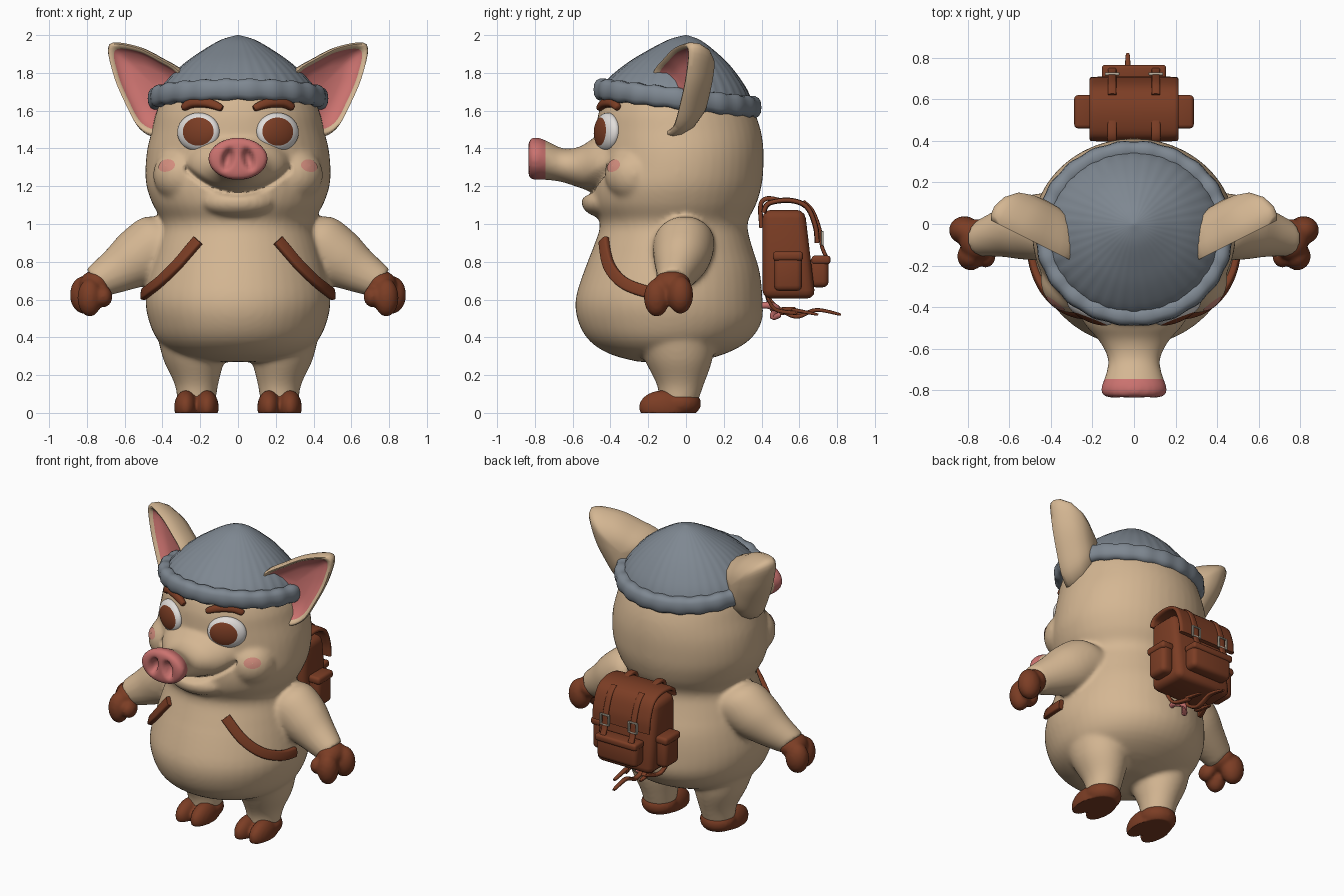
import bpy, bmesh
from math import sin, cos, pi, tau, exp, radians, copysign
from mathutils import Vector, Matrix
from mathutils.bvhtree import BVHTree

if "Cube" in bpy.data.objects:
    bpy.data.objects.remove(bpy.data.objects["Cube"])


def material(name, *rgb):
    m = bpy.data.materials.new(name)
    m.use_nodes = True
    m.diffuse_color = (*rgb, 1)
    m.node_tree.nodes["Principled BSDF"].inputs["Base Color"].default_value = (*rgb, 1)
    return m


SKIN = material("skin tan", .66, .47, .29)
PINK = material("nose pink", .6, .17, .16)
BLUSH = material("cheek blush", .66, .27, .21)
BROWN = material("leather brown", .2, .047, .018)
GREY = material("wool grey", .21, .245, .285)
WHITE = material("eye white", .75, .72, .70)
METAL = material("buckle metal", .5, .45, .36)
X = Vector((1, 0, 0))


def spline(pts, n, closed=False):
    """Smooth points through pts, n per span."""
    P = [Vector(p) for p in pts]
    m, out = len(P), []
    for i in range(m if closed else m - 1):
        a, b, c, d = [P[(i + k) % m if closed else min(max(i + k, 0), m - 1)] for k in (-1, 0, 1, 2)]
        for j in range(n):
            t = j / n
            out.append(.5 * (2 * b + (c - a) * t + (2 * a - 5 * b + 4 * c - d) * t * t
                             + (3 * b - a - 3 * c + d) * t ** 3))
    return out if closed else out + [P[-1]]


def oval(c, u, v, n=32, power=1):
    def f(a):
        return copysign(abs(a) ** power, a)
    return [Vector(c) + Vector(u) * f(cos(tau * i / n)) + Vector(v) * f(sin(tau * i / n)) for i in range(n)]


def skin(bm, rings, mat=lambda band: 0, caps=True):
    """Join equal rings of points into a surface."""
    vs = [[bm.verts.new(p) for p in r] for r in rings]
    n = len(vs[0])
    for k in range(len(vs) - 1):
        for i in range(n):
            j = (i + 1) % n
            f = bm.faces.new((vs[k][i], vs[k][j], vs[k + 1][j], vs[k + 1][i]))
            f.material_index = mat(k)
    if caps:
        bm.faces.new(vs[0]).material_index = mat(0)
        bm.faces.new(vs[-1]).material_index = mat(len(vs) - 2)


def ball(bm, c, r):
    bmesh.ops.create_uvsphere(bm, u_segments=24, v_segments=16, radius=1,
                              matrix=Matrix.LocRotScale(Vector(c), None, Vector(r)))


def box(bm, c, size, bevel=.02, taper=1):
    vs = bmesh.ops.create_cube(bm, size=1)["verts"]
    for v in vs:
        k = taper if v.co.z > 0 else 1
        v.co = Vector((v.co.x * size[0], ((v.co.y + .5) * k - .5) * size[1], v.co.z * size[2])) + Vector(c)
    edges = list({e for v in vs for e in v.link_edges})
    bmesh.ops.bevel(bm, geom=edges, offset=bevel, segments=3, profile=.5, affect='EDGES')


def finish(name, bm, *mats, sharp=60):
    bmesh.ops.recalc_face_normals(bm, faces=bm.faces)
    me = bpy.data.meshes.new(name)
    bm.to_mesh(me)
    bm.free()
    ob = bpy.data.objects.new(name, me)
    bpy.context.scene.collection.objects.link(ob)
    for m in mats:
        me.materials.append(m)
    me.polygons.foreach_set("use_smooth", [True] * len(me.polygons))
    me.set_sharp_from_angle(angle=radians(sharp))
    return ob


def fuse(ob, voxel, rounds):
    """Merge overlapping shells into one soft surface; returns it as a bmesh."""
    r = ob.modifiers.new("fuse", 'REMESH')
    r.mode, r.voxel_size = 'VOXEL', voxel
    s = ob.modifiers.new("soften", 'SMOOTH')
    s.factor, s.iterations = .5, rounds
    bpy.context.view_layer.update()
    me = bpy.data.meshes.new_from_object(ob.evaluated_get(bpy.context.evaluated_depsgraph_get()))
    bm = bmesh.new()
    bm.from_mesh(me)
    bpy.data.objects.remove(ob)
    return bm


# Skin: trunk and head, snout, chin, cheeks, arms, legs fused together
bm = bmesh.new()
trunk = [(.27, -.1, .15, .15), (.31, -.1, .32, .3), (.38, -.09, .42, .42), (.48, -.085, .47, .485),
         (.6, -.09, .49, .495), (.75, -.075, .465, .465), (.88, -.07, .43, .42), (1, -.065, .4, .39),
         (1.1, -.065, .45, .435), (1.2, -.055, .485, .455), (1.3, -.04, .49, .45), (1.4, -.035, .48, .445),
         (1.5, -.04, .455, .435), (1.6, -.05, .43, .41), (1.7, -.045, .37, .36), (1.78, -.03, .2, .2)]
skin(bm, [oval((0, cy, z), (rx, 0, 0), (0, ry, 0), 48) for z, cy, rx, ry in spline(trunk, 3)])
snout = [(-.36, 1.32, .3, .17), (-.48, 1.31, .24, .15), (-.56, 1.3, .17, .11), (-.65, 1.31, .125, .09),
         (-.73, 1.335, .138, .102), (-.78, 1.345, .157, .112), (-.82, 1.345, .155, .11), (-.835, 1.345, .12, .085)]
skin(bm, [oval((0, y, z), (rx, 0, 0), (0, 0, rz)) for y, z, rx, rz in spline(snout, 3)])
ball(bm, (0, -.42, 1.115), (.2, .135, .085))
for s in (1, -1):
    ball(bm, (s * .29, -.27, 1.26), (.16, .16, .15))
    arm = [(.3, 0, .92, .14), (.4, -.01, .9, .17), (.52, -.02, .825, .16), (.63, -.04, .755, .125), (.75, -.07, .69, .09)]
    skin(bm, [oval((s * x, y, z), (s * r * .6, 0, r * .8), (0, r * .95, 0)) for x, y, z, r in spline(arm, 4)])
    leg = [(.05, .22, -.04, .1, .1), (.15, .22, -.03, .115, .125), (.28, .235, -.04, .16, .18), (.42, .25, -.06, .18, .22)]
    skin(bm, [oval((s * x, y, z), (rx, 0, 0), (0, ry, 0)) for z, x, y, rx, ry in spline(leg, 4)])
bm = fuse(finish("raw skin", bm), .014, 10)
# Nostrils, smile crease and pink nose tip
nose_y = -.745
bmesh.ops.bisect_plane(bm, geom=bm.verts[:] + bm.edges[:] + bm.faces[:], plane_co=(0, nose_y, 0), plane_no=(0, 1, 0))
for v in bm.verts:
    x, y, z = v.co
    if y < -.77:
        d = ((abs(x) - .055 - (1.345 - z) * .2) / .027) ** 2 + ((z - 1.345) / .05) ** 2
        v.co.y += .05 * exp(-d * d)
    elif y < -.3 and abs(x) < .28:
        v.co.y += .035 * exp(-((z - 1.165 - 1.7 * x * x) / .018) ** 2)
for f in bm.faces:
    f.material_index = int(f.calc_center_median().y < nose_y)
body = finish("body", bm, SKIN, PINK, sharp=80)
bvh = BVHTree.FromPolygons([v.co for v in body.data.vertices], [p.vertices[:] for p in body.data.polygons])


def strip(name, pts, w, h, mat, snap=False, lift=0, ends=1, power=.5):
    """Flat band along a path, optionally laid on the skin."""
    path = spline(pts, 6)
    if snap:
        hits = [bvh.find_nearest(p) for p in path]
        path = [q[0] + q[1] * lift for q in hits]
    rings, last = [], len(path) - 1
    for i, p in enumerate(path):
        t = (path[min(i + 1, last)] - path[max(i - 1, 0)]).normalized()
        across = t.cross(hits[i][1]).normalized() if snap else X
        up = across.cross(t).normalized()
        k = ends + (1 - ends) * max(sin(pi * i / last), 0) ** .5
        rings.append(oval(p, across * w * k, up * h * k, 16, power))
    bm = bmesh.new()
    skin(bm, rings)
    finish(name, bm, mat)


for s, side in ((1, "left"), (-1, "right")):
    # Ear: cupped shell with pink inside
    outline = spline([(.29, 1.79), (.42, 1.885), (.55, 1.945), (.685, 1.95), (.665, 1.8), (.6, 1.64),
                      (.52, 1.5), (.42, 1.47), (.33, 1.62)], 5, True)
    rings = []
    for k, depth in ((.04, .06), (.45, .055), (.75, .035), (.85, .005), (.9, -.012), (.96, -.015), (1, .01),
                     (.98, .05), (.85, .11), (.6, .16), (.3, .18), (.04, .185)):
        ring = []
        for p in outline:
            x, z = .47 + (p.x - .47) * k, 1.74 + (p.y - 1.74) * k
            ring.append((s * (x - .3 * depth), -.16 + .5 * (x - .3) + depth, z))
        rings.append(ring)
    bm = bmesh.new()
    skin(bm, rings, lambda band: int(band < 3))
    finish(side + "_ear", bm, SKIN, PINK, sharp=80)

    # Eye: flattened ball whose pole is the iris
    c = bvh.find_nearest((s * .21, -.42, 1.487))[0]
    n = Vector((s * .36, -.93, .05)).normalized()
    u = n.cross(Vector((0, 0, 1))).normalized()
    w = u.cross(n)
    bm = bmesh.new()
    skin(bm, [oval(c - n * .008 + n * .06 * cos(a) - X * s * .02 * cos(a), u * .12 * sin(a), w * .102 * sin(a), 40)
              for a in [.02 + i * .1 for i in range(32)]], lambda band: int(band < 8))
    finish(side + "_eye", bm, WHITE, BROWN)
    strip(side + "_eyebrow", [(s * .31, -.38, 1.622), (s * .25, -.4, 1.648), (s * .17, -.45, 1.65),
                              (s * .085, -.47, 1.615)], .026, .025, BROWN, True, .012, .5, .8)
    # Cheek blush plate
    c, n = bvh.find_nearest((s * .39, -.4, 1.315))[:2]
    u = n.cross(Vector((0, 0, 1))).normalized()
    w = u.cross(n)
    bm = bmesh.new()
    rings = [oval(c, u * .056 * k, w * .036 * k, 28) for k in (.05, .35, .7, 1)]
    skin(bm, [[q[0] + q[1] * .004 for q in map(bvh.find_nearest, r)] for r in rings], caps=False)
    finish(side + "_cheek_blush", bm, BLUSH)
    # Shoulder strap across the chest
    strip(side + "_shoulder_strap", [(s * .22, -.45, .92), (s * .33, -.42, .79), (s * .42, -.34, .695),
                                     (s * .48, -.22, .645), (s * .5, -.1, .63)], .032, .018, BROWN, True, .012)
    # Hand and foot hooves, each with two toes
    bm = bmesh.new()
    ball(bm, (s * .755, -.075, .68), (.085, .1, .075))
    ball(bm, (s * .815, -.03, .625), (.075, .068, .1))
    ball(bm, (s * .785, -.155, .61), (.065, .068, .1))
    ball(bm, (s * .71, -.15, .615), (.045, .06, .055))
    finish(side + "_hand_hoof", fuse(finish("raw", bm), .011, 4), BROWN)
    bm = bmesh.new()
    ball(bm, (s * .22, -.035, .05), (.115, .115, .08))
    for dx in (-.056, .056):
        ball(bm, (s * .22 + dx, -.12, .03), (.062, .13, .09))
    bm = fuse(finish("raw", bm), .011, 4)
    for v in bm.verts:
        v.co.z = max(v.co.z, 0)
    finish(side + "_foot_hoof", bm, BROWN)

# Knitted hat: ribbed dome and rolled brim, lower at the back
N = 144


def brim_z(y):
    return 1.665 - .118 * (y + .045)


bm, rings = bmesh.new(), []
for f, h in spline([(1, 0), (.9, .24), (.67, .54), (.42, .77), (.2, .93), (.01, 1)], 4):
    ring = []
    for i in range(N):
        a = tau * i / N
        r = f * (1 + .012 * abs(cos(a * 18)))
        x, y = r * .43 * cos(a), r * .4 * sin(a) - .045 * f
        z = brim_z(y)
        ring.append((x, y, z + (2 - z) * h))
    rings.append(ring)
skin(bm, rings)
finish("hat_dome", bm, GREY, sharp=80)
bm, rings = bmesh.new(), []
for i in range(N + 1):
    a = tau * i / N
    out = Vector((cos(a), sin(a), 0))
    k = 1 + .07 * cos(a * 22)
    c = Vector((.43 * cos(a), .4 * sin(a) - .045, 0))
    c.z = brim_z(c.y)
    rings.append(oval(c, out * .045 * k, (0, 0, .056 * k), 14, .8))
skin(bm, rings, caps=False)
bmesh.ops.remove_doubles(bm, verts=bm.verts, dist=.0001)
finish("hat_brim", bm, GREY, sharp=80)

# Backpack: bag, pockets, flap
bm = bmesh.new()
box(bm, (0, .545, .84), (.42, .28, .47), .045, .8)
finish("backpack_bag", bm, BROWN)
bm = bmesh.new()
box(bm, (0, .705, .745), (.3, .1, .16), .03)
box(bm, (0, .715, .81), (.31, .1, .045), .015)
for s in (1, -1):
    box(bm, (s * .235, .54, .745), (.09, .15, .2), .03)
    box(bm, (s * .24, .54, .83), (.095, .16, .05), .018)
finish("backpack_pockets", bm, BROWN)
strip("backpack_flap", [(0, .41, 1.06), (0, .44, 1.11), (0, .55, 1.125), (0, .64, 1.09), (0, .685, .99),
                        (0, .695, .9)], .215, .014, BROWN, power=.3)
for s, side in ((1, "left"), (-1, "right")):
    x = s * .105
    strip(side + "_closing_strap", [(x, .62, 1.12), (x, .67, 1.07), (x, .708, .97), (x, .72, .88), (x, .755, .8)],
          .02, .01, BROWN)
    strip(side + "_carry_loop", [(x, .4, .98), (x, .395, 1.1), (x, .43, 1.135), (x, .5, 1.125)], .022, .012, BROWN)
    bm = bmesh.new()
    for d in (-.03, .03):
        box(bm, (x + d, .722, .925), (.01, .014, .075), .003)
        box(bm, (x, .722, .925 + d * 1.1), (.065, .014, .01), .003)
    finish(side + "_buckle", bm, METAL)

# Loose strap ends under the bag and the small tail
for i, (x, reach) in enumerate(((-.03, .82), (.05, .7), (-.09, .62))):
    strip(f"loose_strap_{i + 1}", [(x * 2, .42, .64), (x * 1.5, .47, .57 - .02 * i), (x, .58, .51 + .02 * i),
                                   (x, reach - .13, .545), (x, reach, .52)], .016, .011, BROWN, ends=.5)
strip("tail", [(.02, .36, .56), (.04, .43, .57), (.01, .48, .55), (-.02, .46, .51), (.02, .5, .52)],
      .02, .02, PINK, ends=.5, power=1)
